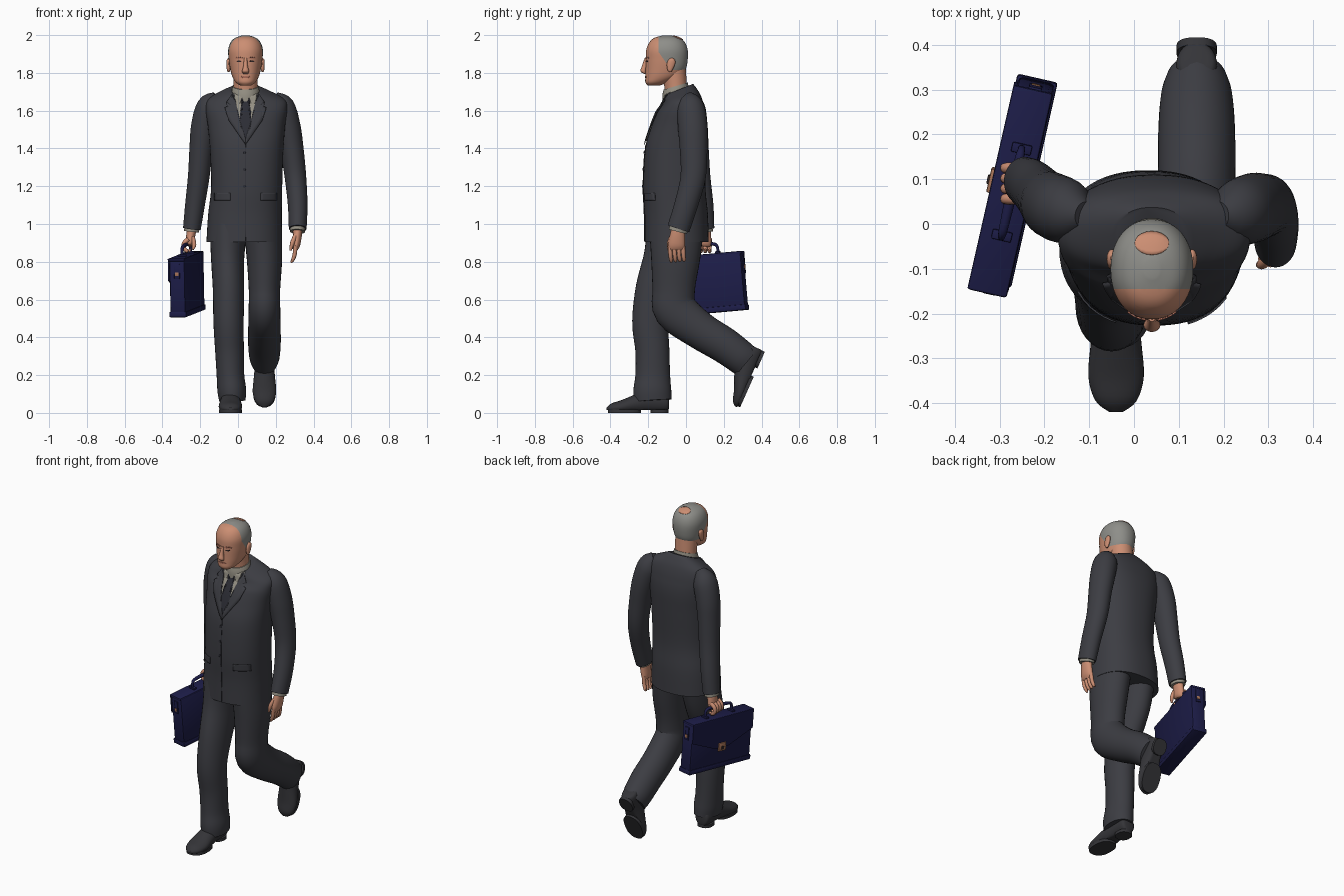
import bpy, bmesh, math
from mathutils import Vector, Matrix
from mathutils.bvhtree import BVHTree

if "Cube" in bpy.data.objects:
    bpy.data.objects.remove(bpy.data.objects["Cube"])

parts = []
CX = 0.04  # centre line of the body


def material(name, *rgb):
    m = bpy.data.materials.new(name)
    m.use_nodes = True
    m.diffuse_color = (*rgb, 1)
    m.node_tree.nodes["Principled BSDF"].inputs["Base Color"].default_value = (*rgb, 1)
    return m


suit = material("charcoal suit", .045, .046, .055)
tie_cloth = material("dark tie", .025, .026, .035)
shirt = material("grey shirt", .3, .28, .23)
skin = material("skin", .6, .27, .17)
lip = material("lips", .4, .15, .1)
grey = material("grey hair", .27, .27, .25)
leather = material("shoe leather", .035, .035, .04)
navy = material("navy leather", .012, .012, .065)
brass = material("brass", .4, .18, .1)
dark = material("dark eyes", .03, .02, .02)


def finish(name, bm, mat, matrix=None):
    bmesh.ops.recalc_face_normals(bm, faces=bm.faces)
    if matrix:
        bm.transform(matrix)
    me = bpy.data.meshes.new(name)
    bm.to_mesh(me)
    bm.free()
    me.materials.append(mat)
    ob = bpy.data.objects.new(name, me)
    bpy.context.collection.objects.link(ob)
    parts.append(ob)
    return ob


def spline(rows, steps):
    """Catmull-Rom interpolation through rows of numbers."""
    out = []
    for i in range(len(rows) - 1):
        a, b = rows[max(i - 1, 0)], rows[i]
        c, d = rows[i + 1], rows[min(i + 2, len(rows) - 1)]
        for k in range(steps):
            t = k / steps
            out.append([q + t / 2 * (r - p + t * (2*p - 5*q + 4*r - s + t * (3*q - p - 3*r + s)))
                        for p, q, r, s in zip(a, b, c, d)])
    return out + [list(rows[-1])]


def loft(name, rows, mat, axis=None, n=32, steps=4, power=2.0, matrix=None, edit=None):
    """Skin of elliptical rings; each row is x, y, z and two radii."""
    rows = spline(rows, steps)
    pts = [Vector(r[:3]) for r in rows]
    bm = bmesh.new()
    rings = []
    for i, r in enumerate(rows):
        t = Vector(axis) if axis else (pts[min(i + 1, len(pts) - 1)] - pts[max(i - 1, 0)]).normalized()
        u = Vector((1, 0, 0))
        u = (u - t * u.dot(t)).normalized()
        v = t.cross(u)
        ring = []
        for k in range(n):
            a = math.tau * k / n
            c, s = math.cos(a), math.sin(a)
            c = math.copysign(abs(c) ** (2 / power), c)
            s = math.copysign(abs(s) ** (2 / power), s)
            ring.append(bm.verts.new(pts[i] + u * c * max(r[3], .001) + v * s * max(r[4], .001)))
        rings.append(ring)
    for a, b in zip(rings, rings[1:]):
        for k in range(n):
            bm.faces.new((a[k], a[k - 1], b[k - 1], b[k]))
    bm.faces.new(rings[0])
    bm.faces.new(rings[-1])
    if edit:
        edit(bm)
    return finish(name, bm, mat, matrix)


def drape(name, target, outline, mat, off=.003, down=False):
    """Thin plate laid on a surface, from the front or from above."""
    me = target.data
    tree = BVHTree.FromPolygons([v.co for v in me.vertices], [p.vertices for p in me.polygons])
    ray = Vector((0, 0, -1)) if down else Vector((0, 1, 0))
    bm = bmesh.new()
    bm.faces.new([bm.verts.new((a, b, 3) if down else (a, -1, b)) for a, b in outline])
    bmesh.ops.triangulate(bm, faces=bm.faces)
    bmesh.ops.subdivide_edges(bm, edges=bm.edges, cuts=5, use_grid_fill=True)
    for v in list(bm.verts):
        hit = tree.ray_cast(v.co, ray)[0]
        if hit:
            v.co = hit - ray * off
        else:
            bm.verts.remove(v)
    ob = finish(name, bm, mat)
    mod = ob.modifiers.new("thickness", "SOLIDIFY")
    mod.thickness, mod.offset = .004, 0
    return ob


def box(name, centre, size, mat, matrix=None, bevel=.006):
    bm = bmesh.new()
    bmesh.ops.create_cube(bm, size=1, matrix=Matrix.Translation(centre) @ Matrix.Diagonal((*size, 1)))
    bmesh.ops.bevel(bm, geom=bm.edges, offset=bevel, segments=2, affect='EDGES', profile=.5)
    return finish(name, bm, mat, matrix)


def oval(x, y, a, b):
    return [(x + a * math.cos(k * math.tau / 20), y + b * math.sin(k * math.tau / 20)) for k in range(20)]


def mirrored(outline):
    return [(2 * CX - x, z) for x, z in outline]


# Jacket body, collar raised at the back
def raise_collar(bm):
    for v in bm.verts:
        v.co.z += max(0, v.co.z - 1.6) * 3.5 * (v.co.y + .03)


UP = (0, 0, 1)
jacket = loft("jacket", [
    (.033, -.05, .905, .2, .17), (.037, -.052, 1.05, .195, .168), (.046, -.062, 1.2, .188, .165),
    (.046, -.054, 1.4, .195, .162), (.045, -.036, 1.52, .205, .146), (.045, -.025, 1.6, .215, .125),
    (.045, -.02, 1.655, .205, .1), (CX, -.03, 1.692, .14, .085), (CX, -.038, 1.715, .085, .075)],
    suit, UP, n=56, steps=5, power=2.3, edit=raise_collar)

# Shirt, tie, lapels, pockets and front closure
drape("shirt_front", jacket, [(-.035, 1.69), (.115, 1.69), (.045, 1.44), (.035, 1.44)], shirt)
drape("tie", jacket, [(.02, 1.685), (.06, 1.685), (.052, 1.64), (.07, 1.53), (.04, 1.44),
                      (.01, 1.53), (.028, 1.64)], tie_cloth, .007)
lapel = [(.105, 1.7), (.14, 1.645), (.115, 1.635), (.15, 1.615), (.13, 1.55), (CX, 1.42),
         (CX, 1.45), (.08, 1.58)]
wing = [(.05, 1.695), (.1, 1.7), (.095, 1.64), (.075, 1.625)]
pocket = [(.12, 1.165), (.205, 1.165), (.205, 1.125), (.12, 1.125)]
for side, shape in (("left", lambda o: o), ("right", mirrored)):
    drape(side + "_lapel", jacket, shape(lapel), suit, .008)
    drape(side + "_collar_wing", jacket, shape(wing), shirt, .006)
    drape(side + "_pocket_flap", jacket, shape(pocket), suit, .005)
drape("front_closure", jacket, [(CX, 1.42), (.043, 1.42), (.043, .91), (CX, .91)], tie_cloth, .001)
for z in (1.38, 1.29, 1.2):
    drape("button", jacket, oval(.034, z, .007, .007), tie_cloth, .004)
loft("shirt_collar", [(CX, -.05, 1.65, .078, .075), (CX, -.055, 1.7, .074, .07), (CX, -.055, 1.73, .068, .064)],
     shirt, (0, -.3, 1))

# Head and neck, with the hair cut in by planes
loft("neck", [(CX, -.05, 1.64, .065, .06), (CX, -.055, 1.73, .064, .06), (CX, -.068, 1.83, .066, .066)], skin, UP)
hairline = [((0, -.145, 1.91), (0, 1, 0)), ((0, -.145, 1.91), (0, 1, .7)), ((0, 0, 1.815), UP)]


def cut_hair(bm):
    for co, no in hairline:
        bmesh.ops.bisect_plane(bm, geom=bm.verts[:] + bm.edges[:] + bm.faces[:], plane_co=co, plane_no=no)
    for f in bm.faces:
        c = f.calc_center_median()
        f.material_index = int(all((c - Vector(co)).dot(Vector(no)) > 0 for co, no in hairline))


head = loft("head", [
    (CX, -.17, 1.733, .028, .032), (CX, -.155, 1.75, .052, .06), (CX, -.125, 1.78, .07, .09),
    (CX, -.108, 1.82, .081, .106), (CX, -.102, 1.87, .089, .111), (CX, -.101, 1.92, .092, .11),
    (CX, -.1, 1.96, .08, .095), (CX, -.1, 1.985, .056, .068), (CX, -.1, 1.999, .016, .02)],
    skin, UP, n=48, steps=5, power=2.15, edit=cut_hair)
head.data.materials.append(grey)
drape("bald_spot", head, oval(CX, -.043, .038, .026), skin, .001, down=True)
loft("nose", [(CX, -.208, 1.88, .008, .01), (CX, -.22, 1.835, .012, .014), (CX, -.226, 1.808, .019, .015),
              (CX, -.215, 1.795, .012, .006)], skin, UP, n=16)
drape("mouth", head, oval(CX, 1.778, .027, .005), lip, .001)
for s in (-1, 1):
    side = "left" if s > 0 else "right"
    drape(side + "_eye", head, oval(CX + s * .034, 1.861, .012, .004), dark, .001)
    drape(side + "_eyebrow", head, oval(CX + s * .034, 1.879, .02, .004), lip, .002)
    x = CX + s * .09
    loft(side + "_ear", [(x, -.083, 1.805, .004, .006), (x, -.085, 1.815, .009, .013),
                         (x, -.08, 1.845, .011, .022), (x, -.076, 1.868, .01, .018),
                         (x, -.076, 1.878, .003, .006)], skin, UP, n=16)

# Sleeves and shirt cuffs
loft("left_sleeve", [(.19, .02, 1.675, .03, .03), (.23, .025, 1.625, .066, .07), (.262, .035, 1.52, .068, .078),
                     (.285, .04, 1.4, .062, .073), (.304, .038, 1.25, .057, .067),
                     (.316, 0, 1.1, .052, .062), (.316, -.04, .975, .047, .06)], suit)
loft("right_sleeve", [(-.11, .02, 1.675, .03, .03), (-.15, .028, 1.625, .066, .07), (-.18, .04, 1.52, .068, .074),
                      (-.195, .05, 1.4, .062, .07), (-.208, .065, 1.25, .057, .064),
                      (-.228, .085, 1.1, .052, .06), (-.244, .095, .975, .047, .055)], suit)
loft("left_cuff", [(.316, -.035, .99, .04, .05), (.315, -.043, .96, .04, .05)], shirt)
loft("right_cuff", [(-.243, .095, .99, .04, .046), (-.246, .096, .96, .04, .046)], shirt)

# Relaxed left hand
loft("left_palm", [(.315, -.04, .98, .026, .034), (.314, -.045, .94, .024, .04),
                   (.308, -.05, .89, .021, .045), (.302, -.05, .865, .014, .042)], skin, n=20)
for k in range(4):
    y = -.085 + .023 * k
    loft("left_finger", [(.305, y, .885, .011, .012), (.3, y + .002, .84, .011, .011),
                         (.29, y + .006, .81, .009, .01), (.28, y + .008, .795 + .004 * k, .004, .004)], skin, n=12)
loft("left_thumb", [(.305, -.07, .94, .012, .014), (.288, -.088, .9, .012, .013),
                    (.278, -.092, .86, .006, .006)], skin, n=12)

# Gripping right hand
loft("right_palm", [(-.244, .095, .98, .026, .034), (-.25, .095, .94, .024, .038),
                    (-.255, .092, .9, .022, .042), (-.258, .09, .885, .014, .036)], skin, n=20)
for k in range(4):
    y = .056 + .023 * k
    loft("right_finger", [(-.262, y, .92, .012, .012), (-.284, y, .9, .012, .012), (-.286, y, .872, .011, .011),
                          (-.266, y, .856, .01, .01), (-.25, y, .866, .005, .005)], skin, n=12)
loft("right_thumb", [(-.24, .07, .93, .012, .013), (-.232, .058, .89, .011, .012),
                     (-.24, .05, .865, .006, .006)], skin, n=12)

# Trousers in mid stride
loft("right_trouser", [(-.05, -.06, .98, .1, .145), (-.055, -.09, .82, .088, .135), (-.05, -.15, .65, .083, .118),
                       (-.05, -.187, .48, .08, .098), (-.045, -.178, .33, .076, .09), (-.04, -.176, .2, .073, .092),
                       (-.033, -.178, .12, .076, .1), (-.03, -.175, .065, .07, .098)], suit)
loft("left_trouser", [(.13, -.05, .98, .1, .145), (.14, -.055, .82, .094, .13), (.14, -.065, .65, .083, .112),
                      (.14, -.055, .545, .084, .115), (.14, .07, .44, .086, .1), (.14, .2, .36, .086, .095),
                      (.14, .285, .298, .08, .09), (.14, .322, .268, .068, .087)], suit)


# Shoes, built flat with the heel at the origin and then placed
def flatten_sole(bm):
    for v in bm.verts:
        v.co.z = max(v.co.z, .014)


def shoe(side, place):
    loft(side + "_shoe", [(0, 0, .055, .025, .03), (0, -.015, .06, .045, .055), (0, -.1, .065, .05, .065),
                          (0, -.17, .05, .056, .052), (0, -.25, .032, .062, .036), (0, -.305, .025, .046, .025),
                          (0, -.33, .02, .015, .008)], leather, (0, -1, 0), matrix=place, edit=flatten_sole)
    for part, y, rx, ry in (("_heel", -.05, .045, .048), ("_sole", -.235, .06, .088)):
        loft(side + part, [(0, y, 0, rx, ry), (0, y, .018, rx, ry)], leather, UP,
             steps=1, power=2.4, matrix=place)


shoe("right", Matrix.Translation((-.04, -.09, 0)))
shoe("left", Matrix.Translation((.14, .418, .325)) @ Matrix.Rotation(math.radians(66), 4, 'X'))

# Briefcase, swung slightly and tilted
case = (Matrix.Translation((-.27, .085, .68)) @ Matrix.Rotation(math.radians(-12.8), 4, 'Z')
        @ Matrix.Rotation(math.radians(5), 4, 'X'))
box("case_body", (0, 0, 0), (.084, .464, .31), navy, case, .012)
box("case_base", (0, 0, -.14), (.092, .47, .03), navy, case)
box("case_top_flap", (-.004, 0, .15), (.09, .47, .016), navy, case)
bm = bmesh.new()
flap = [(-.232, .155), (.232, .155), (.232, .04), (.05, -.03), (-.05, -.03), (-.232, .04)]
face = bm.faces.new([bm.verts.new((-.041, y, z)) for y, z in flap])
lid = bmesh.ops.extrude_face_region(bm, geom=[face])
bmesh.ops.translate(bm, vec=(-.008, 0, 0), verts=[g for g in lid["geom"] if isinstance(g, bmesh.types.BMVert)])
finish("case_front_flap", bm, navy, case)
box("clasp", (-.05, 0, -.025), (.012, .055, .05), brass, case, .004)
box("clasp_lock", (-.057, 0, -.03), (.006, .02, .02), dark, case, .002)
for s in (-1, 1):
    box("end_strap", (0, s * .234, .09), (.03, .008, .08), navy, case, .003)
    box("end_ring", (0, s * .238, .075), (.02, .006, .02), brass, case, .002)
    box("handle_mount", (0, s * .1, .162), (.045, .022, .012), navy, case, .003)
loft("handle", [(0, -.1, .16, .008, .008), (0, -.1, .19, .008, .008), (0, -.08, .208, .01, .009),
                (0, 0, .212, .012, .01), (0, .08, .208, .01, .009), (0, .1, .19, .008, .008),
                (0, .1, .16, .008, .008)], navy, n=12, matrix=case)

# Smooth shading with sharp edges kept
for ob in bpy.context.selected_objects:
    ob.select_set(False)
for ob in parts:
    ob.select_set(True)
bpy.context.view_layer.objects.active = parts[0]
bpy.ops.object.shade_smooth_by_angle(angle=math.radians(40))
